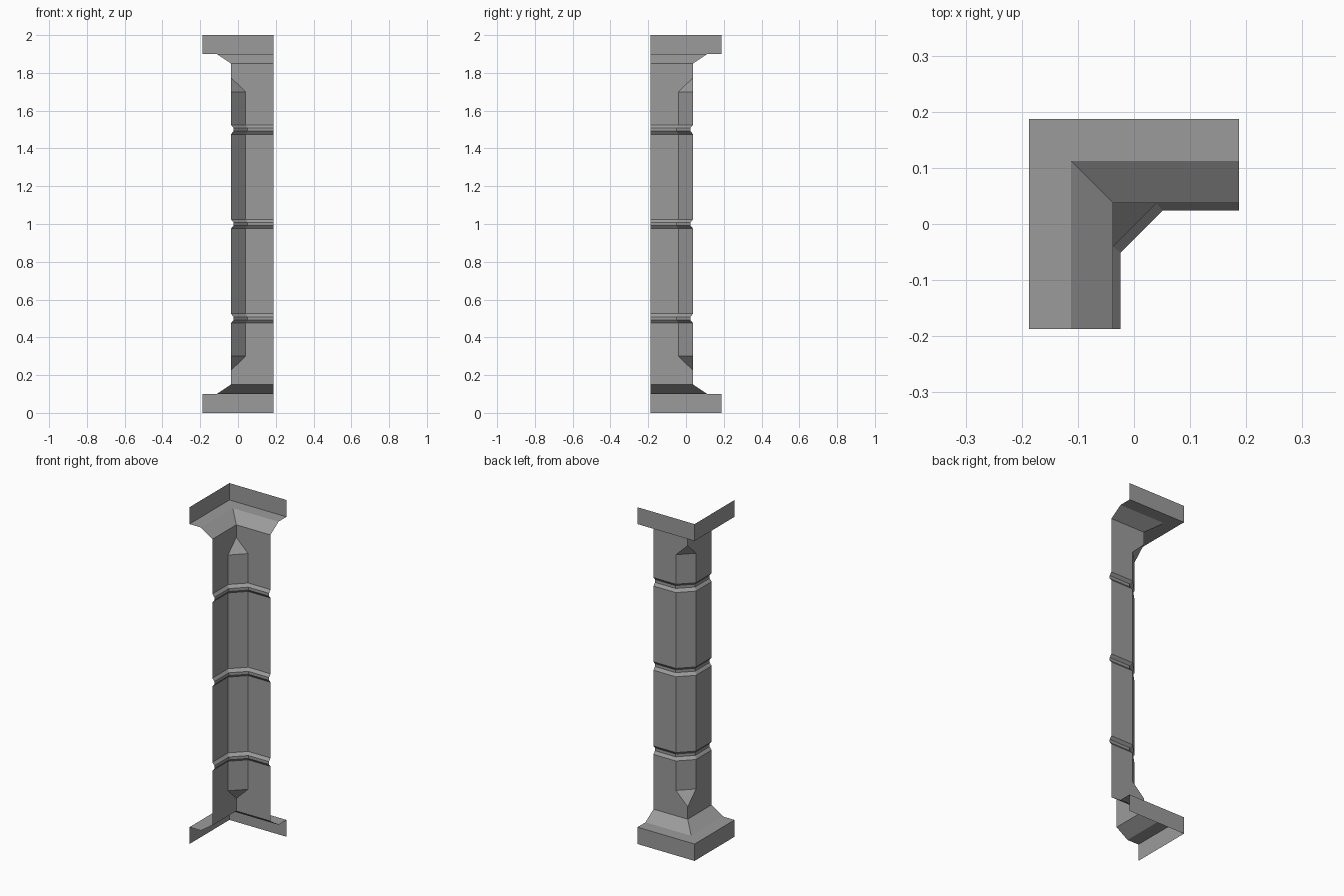
import bpy, bmesh

if "Cube" in bpy.data.objects:
    bpy.data.objects.remove(bpy.data.objects["Cube"])

END = 0.1875            # plan extent of both wings
FACE, GROOVE = 0.0375, 0.0238
CHAMFER, GROOVE_CHAMFER = 0.078, 0.075

grey = bpy.data.materials.new("dark_grey")
grey.diffuse_color = (0.33, 0.33, 0.33, 1)
grey.use_nodes = True
grey.node_tree.nodes["Principled BSDF"].inputs["Base Color"].default_value = grey.diffuse_color


def ring(bm, d, c, z):
    """L-shaped plan line at offset d, its outer corner cut back by c."""
    pts = [(-d, -END), (-d, d - c), (c - d, d), (END, d)]
    return [bm.verts.new((x, y, z)) for x, y in pts]


def loft(name, rows):
    """Open corner shell through rows of (offset, chamfer, height)."""
    bm = bmesh.new()
    rings = [ring(bm, *r) for r in rows]
    for lo, hi in zip(rings, rings[1:]):
        for i in range(3):
            bm.faces.new((lo[i], hi[i], hi[i + 1], lo[i + 1]))
    bmesh.ops.remove_doubles(bm, verts=bm.verts, dist=1e-5)
    me = bpy.data.meshes.new(name)
    bm.to_mesh(me)
    bm.free()
    me.materials.append(grey)
    ob = bpy.data.objects.new(name, me)
    bpy.context.collection.objects.link(ob)
    return ob


# Plinth: upright, flat ledge, slope up to the shaft
plinth = [(0.1875, 0, 0), (0.1875, 0, 0.1), (0.1125, 0, 0.1), (FACE, 0, 0.15)]
loft("base_plinth", plinth)

# Capital: the plinth turned upside down
loft("top_capital", [(d, c, 2 - z) for d, c, z in reversed(plinth)])

# Shaft: pointed chamfer stops and three bevelled grooves
rows = [(FACE, 0, 0.15), (FACE, 0, 0.225), (FACE, CHAMFER, 0.3)]
for z in (0.5, 1.0, 1.5):
    rows += [(FACE, CHAMFER, z - 0.025), (GROOVE, GROOVE_CHAMFER, z - 0.0085),
             (GROOVE, GROOVE_CHAMFER, z + 0.0085), (FACE, CHAMFER, z + 0.025)]
rows += [(FACE, CHAMFER, 1.7), (FACE, 0, 1.775), (FACE, 0, 1.85)]
loft("corner_shaft", rows)
